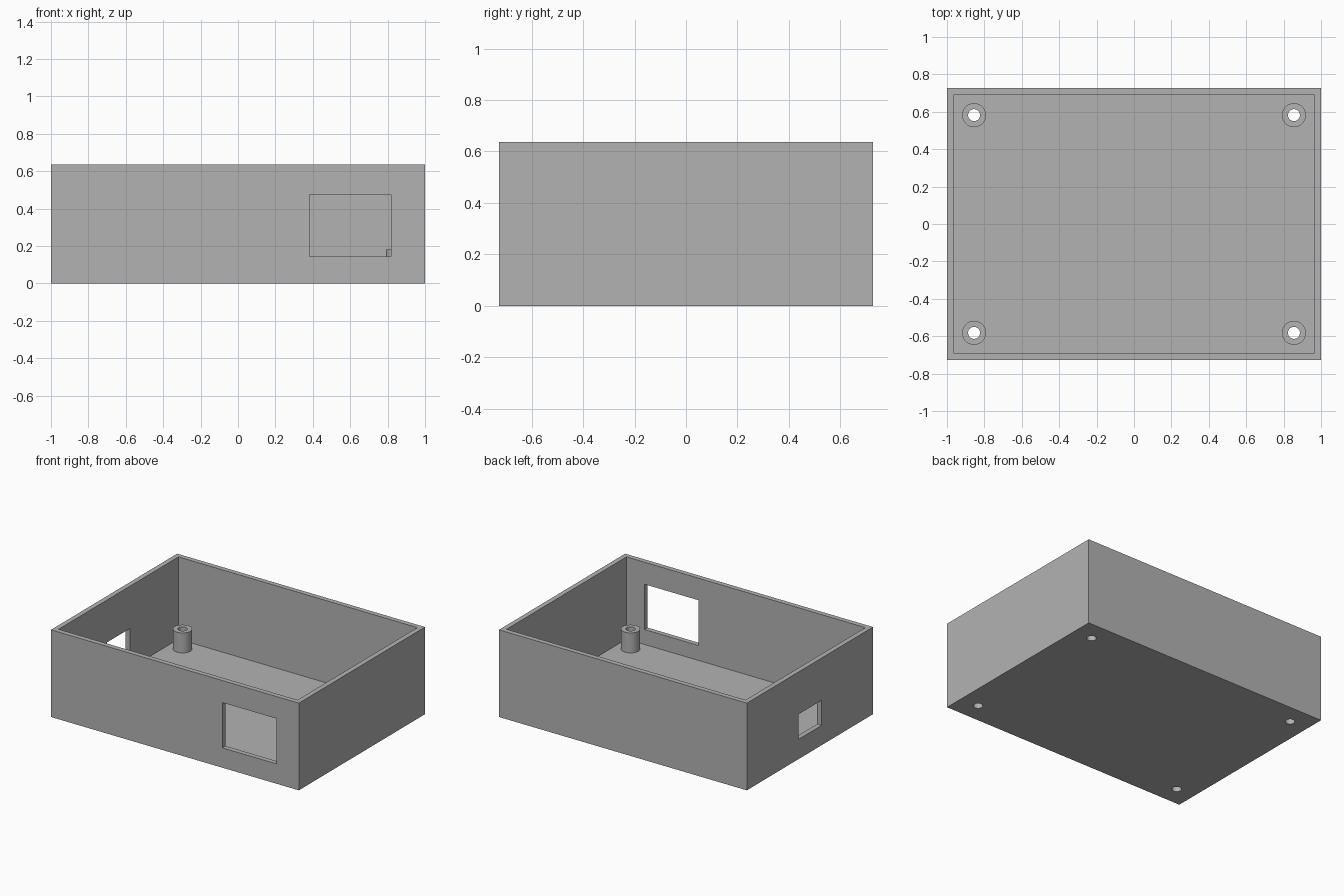
import bpy

# Remove the default cube
if "Cube" in bpy.data.objects:
    bpy.data.objects.remove(bpy.data.objects["Cube"], do_unlink=True)

# Enclosure dimensions
HX, HY, HEIGHT = 1.0, 0.727, 0.636
WALL = 0.036
POST_X, POST_Y, POST_TOP = 0.855, 0.582, 0.182
POST_R, HOLE_R = 0.064, 0.032

grey = bpy.data.materials.new("plain grey")
grey.use_nodes = True
grey.diffuse_color = (0.45, 0.45, 0.45, 1)
grey.node_tree.nodes["Principled BSDF"].inputs["Base Color"].default_value = grey.diffuse_color


def finish(name):
    obj = bpy.context.object
    obj.name = name
    bpy.ops.object.transform_apply(location=True, rotation=True, scale=True)
    obj.data.materials.append(grey)
    return obj


def box(name, low, high):
    centre = [(a + b) / 2 for a, b in zip(low, high)]
    bpy.ops.mesh.primitive_cube_add(size=1, location=centre)
    bpy.context.object.scale = [b - a for a, b in zip(low, high)]
    return finish(name)


def cylinder(name, x, y, radius, bottom, top):
    bpy.ops.mesh.primitive_cylinder_add(
        vertices=48, radius=radius, depth=top - bottom,
        location=(x, y, (bottom + top) / 2))
    return finish(name)


def combine(target, tool, operation):
    """Apply a boolean with the tool, then discard the tool."""
    mod = target.modifiers.new(operation.title(), "BOOLEAN")
    mod.operation, mod.object, mod.solver = operation, tool, "EXACT"
    bpy.ops.object.select_all(action="DESELECT")
    target.select_set(True)
    bpy.context.view_layer.objects.active = target
    bpy.ops.object.modifier_apply(modifier=mod.name)
    bpy.data.objects.remove(tool, do_unlink=True)


# Open-topped box
case = box("open_case", (-HX, -HY, 0), (HX, HY, HEIGHT))
combine(case, box("cavity", (WALL - HX, WALL - HY, WALL),
                  (HX - WALL, HY - WALL, HEIGHT + 0.1)), "DIFFERENCE")

# Large front opening and small left-hand wall opening
combine(case, box("front_opening", (0.382, -HY - 0.1, 0.145),
                  (0.818, -HY + WALL + 0.01, 0.475)), "DIFFERENCE")
combine(case, box("side_opening", (-HX - 0.1, -0.134, 0.145),
                  (-HX + WALL + 0.05, 0.134, 0.327)), "DIFFERENCE")

# Four hollow screw posts, drilled through the floor
for x in (-POST_X, POST_X):
    for y in (-POST_Y, POST_Y):
        combine(case, cylinder("post", x, y, POST_R, WALL / 2, POST_TOP), "UNION")
        combine(case, cylinder("drill", x, y, HOLE_R, -0.1, POST_TOP + 0.1), "DIFFERENCE")

# Smooth the round posts, keep the box edges sharp
bpy.ops.object.shade_smooth_by_angle()
